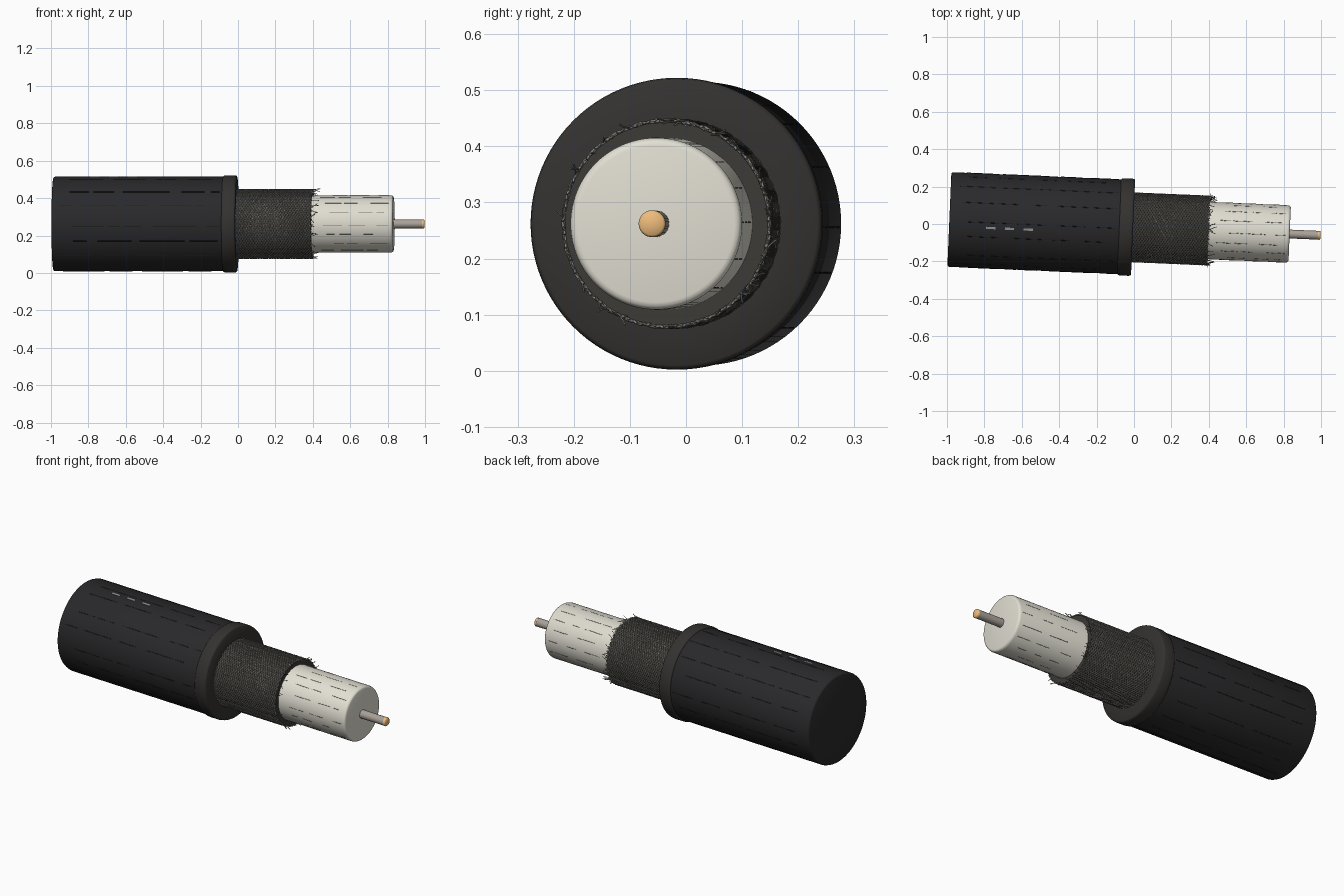
import bpy, bmesh, math, random
from mathutils import Matrix, Vector

if "Cube" in bpy.data.objects:
    bpy.data.objects.remove(bpy.data.objects["Cube"])

random.seed(4)
TAU = 2 * math.pi
# Cable axis: nearly along x, turned slightly, lifted to rest on z = 0
PLACE = Matrix.Translation((0, -0.018, 0.262)) @ Matrix.Rotation(math.radians(-2.45), 4, 'Z')


def mat(name, r, g, b):
    m = bpy.data.materials.new(name)
    m.diffuse_color = (r, g, b, 1)
    m.use_nodes = True
    m.node_tree.nodes["Principled BSDF"].inputs["Base Color"].default_value = m.diffuse_color
    return m


BLACK = mat("black_rubber", 0.022, 0.022, 0.024)
EDGE = mat("cut_rubber", 0.034, 0.032, 0.03)
LINE = mat("dark_line", 0.012, 0.012, 0.012)
PRINT = mat("grey_print", 0.3, 0.3, 0.3)
SHADOW = mat("braid_shadow", 0.045, 0.043, 0.038)
WIRE = mat("braid_wire", 0.22, 0.215, 0.19)
CREAM = mat("cream_plastic", 0.76, 0.74, 0.65)
SCUFF = mat("scuff", 0.16, 0.155, 0.13)
TIN = mat("tinned_metal", 0.4, 0.36, 0.32)
COPPER = mat("copper", 0.85, 0.5, 0.2)


def finish(ob, m, angle=50):
    ob.data.materials.append(m)
    ob.matrix_world = PLACE
    if ob.type == 'MESH':
        bpy.ops.object.select_all(action='DESELECT')
        ob.select_set(True)
        bpy.context.view_layer.objects.active = ob
        bpy.ops.object.shade_smooth_by_angle(angle=math.radians(angle))
    return ob


def lathe(name, profile, m, sides=96, closed=False):
    """Spin (x, radius) points around the cable axis."""
    bm = bmesh.new()
    rings = []
    for x, r in profile:
        if r == 0:
            rings.append([bm.verts.new((x, 0, 0))] * sides)
        else:
            rings.append([bm.verts.new((x, r * math.cos(TAU * i / sides), r * math.sin(TAU * i / sides)))
                          for i in range(sides)])
    pairs = list(zip(rings, rings[1:])) + ([(rings[-1], rings[0])] if closed else [])
    for a, b in pairs:
        for i in range(sides):
            j = (i + 1) % sides
            bm.faces.new(list(dict.fromkeys((a[i], a[j], b[j], b[i]))))
    bmesh.ops.recalc_face_normals(bm, faces=bm.faces)
    me = bpy.data.meshes.new(name)
    bm.to_mesh(me)
    bm.free()
    ob = bpy.data.objects.new(name, me)
    bpy.context.collection.objects.link(ob)
    return finish(ob, m)


def strands(name, paths, radius, m, res=0):
    """Many thin round wires in one curve object."""
    cu = bpy.data.curves.new(name, 'CURVE')
    cu.dimensions = '3D'
    cu.bevel_depth = radius
    cu.bevel_resolution = res
    cu.use_fill_caps = True
    for pts in paths:
        sp = cu.splines.new('POLY')
        sp.points.add(len(pts) - 1)
        for p, co in zip(sp.points, pts):
            p.co = (*co, 1)
    ob = bpy.data.objects.new(name, cu)
    bpy.context.collection.objects.link(ob)
    return finish(ob, m)


def polar(x, r, a):
    return Vector((x, r * math.cos(a), r * math.sin(a)))


# Outer jacket and its cut collar
lathe("outer_jacket", [(-0.988, 0), (-0.988, 0.243), (-0.985, 0.25), (-0.977, 0.253),
                       (-0.06, 0.253), (-0.04, 0.25), (-0.04, 0)], BLACK)
lathe("jacket_collar", [(-0.08, 0.17), (-0.08, 0.252), (-0.074, 0.258), (-0.066, 0.26), (-0.018, 0.26),
                        (-0.009, 0.258), (-0.005, 0.252), (-0.005, 0.17)], EDGE, closed=True)

# Braided shield: dark tube below two sets of crossing helical wires
lathe("braid_base", [(-0.05, 0.14), (-0.05, 0.181), (0.396, 0.181), (0.396, 0.14)], SHADOW, closed=True)
N, STEPS, TURNS, X0, X1 = 48, 64, 0.6, -0.02, 0.4
for side, label in ((1, "braid_wires_right"), (-1, "braid_wires_left")):
    paths = []
    for k in range(N):
        pts = []
        for s in range(STEPS + 1):
            t = s / STEPS
            weave = 0.0018 * side * math.cos(TAU * TURNS * t * N / 2 + math.pi * k)
            pts.append(polar(X0 + (X1 - X0) * t, 0.1835 + weave, side * TAU * TURNS * t + TAU * k / N))
        paths.append(pts)
    strands(label, paths, 0.0027, WIRE)

# Loose wire ends at the cut of the braid
paths = []
for k in range(60):
    a = random.uniform(0, TAU)
    length, turn, lift = random.uniform(0.01, 0.05), random.uniform(-0.14, 0.14), random.uniform(-0.008, 0.016)
    paths.append([polar(0.39 + length * t, 0.184 + lift * t * t, a + turn * t) for t in (0, 0.35, 0.7, 1)])
strands("frayed_wires", paths, 0.0017, WIRE)

# Insulating core with a softened end
lathe("insulator", [(-0.03, 0), (-0.03, 0.153), (0.818, 0.153), (0.826, 0.151), (0.831, 0.147),
                    (0.833, 0.14), (0.833, 0)], CREAM)

# Centre conductor with a copper cut end
lathe("centre_conductor", [(0.8, 0), (0.8, 0.0235), (0.988, 0.0235), (0.988, 0)], TIN, 32)
lathe("conductor_tip", [(0.985, 0), (0.985, 0.024), (0.994, 0.024), (0.998, 0.02), (0.999, 0)], COPPER, 32)


# Fine broken lines running lengthwise on jacket and insulator
def streaks(count, lo, hi, r, longest):
    out = []
    for k in range(count):
        a = TAU * (k + random.uniform(-0.15, 0.15)) / count
        x = lo + random.uniform(0, 0.08)
        while x < hi - 0.03:
            end = min(hi, x + random.uniform(0.04, longest))
            out.append([polar(x, r, a), polar(end, r, a)])
            x = end + random.uniform(0.01, 0.07)
    return out


strands("jacket_streaks", streaks(16, -0.95, -0.09, 0.2525, 0.25), 0.002, LINE)
strands("insulator_streaks", streaks(16, 0.44, 0.81, 0.1525, 0.12), 0.0016, SCUFF)

# Three printed dashes on top of the jacket
bm = bmesh.new()
for x in (-0.765, -0.665, -0.565):
    bmesh.ops.create_cube(bm, size=1, matrix=Matrix.Translation((x, -0.036, 0.2505))
                          @ Matrix.Rotation(math.radians(8), 4, 'X') @ Matrix.Diagonal((0.05, 0.012, 0.003, 1)))
me = bpy.data.meshes.new("printed_dashes")
bm.to_mesh(me)
bm.free()
dashes = bpy.data.objects.new("printed_dashes", me)
bpy.context.collection.objects.link(dashes)
finish(dashes, PRINT, 30)
